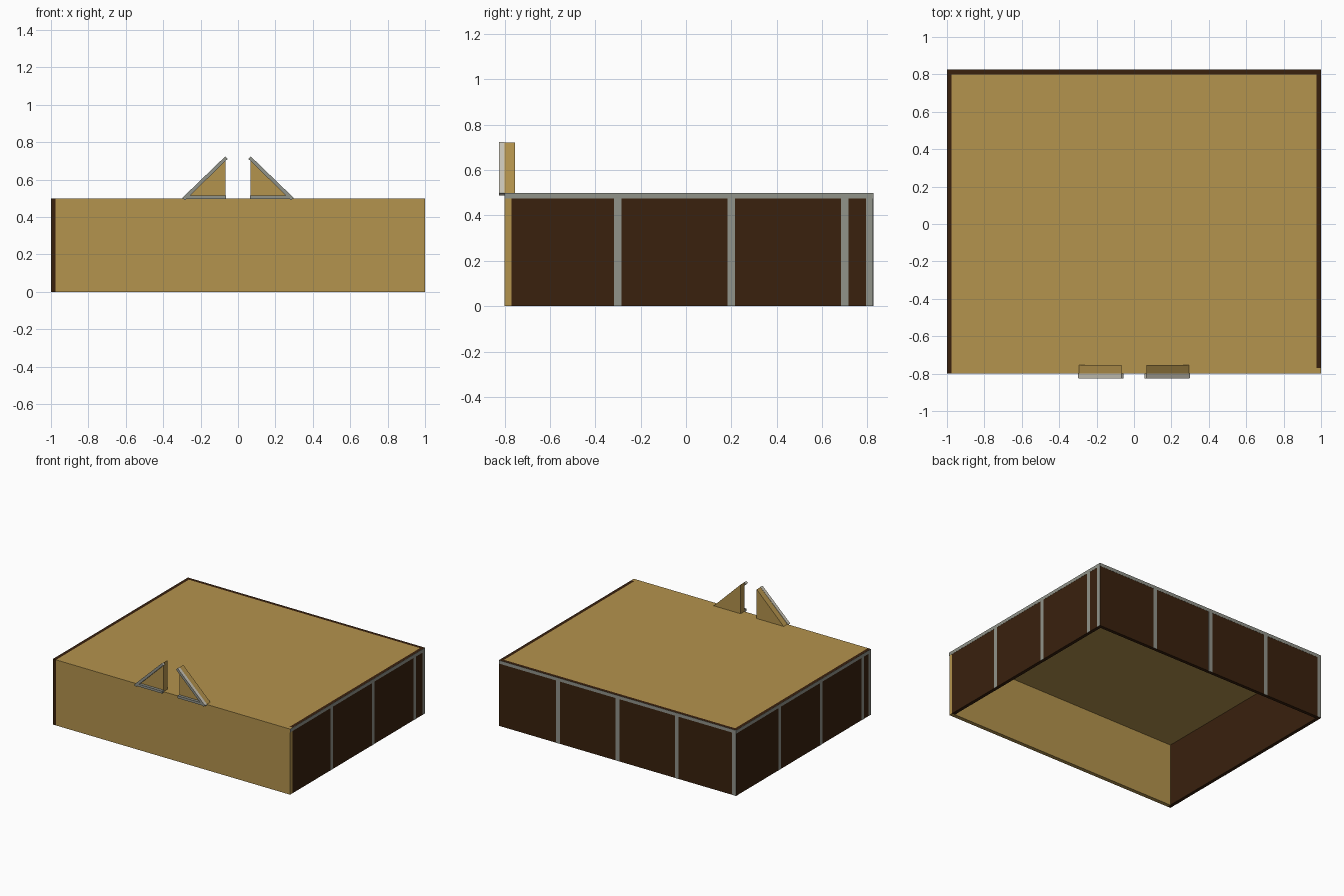
import bpy, bmesh
from mathutils import Vector

if "Cube" in bpy.data.objects:
    bpy.data.objects.remove(bpy.data.objects["Cube"])


def material(name, rgb):
    m = bpy.data.materials.new(name)
    m.diffuse_color = (*rgb, 1)
    m.use_nodes = True
    m.node_tree.nodes["Principled BSDF"].inputs["Base Color"].default_value = m.diffuse_color
    return m


TAN = material("tan wood", (0.456, 0.292, 0.074))
DARK = material("dark brown", (0.041, 0.015, 0.004))
GREY = material("grey trim", (0.283, 0.292, 0.254))
LIGHT = material("light grey", (0.60, 0.57, 0.48))


def finish(name, bm, mats):
    bmesh.ops.recalc_face_normals(bm, faces=bm.faces)
    me = bpy.data.meshes.new(name)
    bm.to_mesh(me)
    bm.free()
    for m in mats:
        me.materials.append(m)
    ob = bpy.data.objects.new(name, me)
    bpy.context.collection.objects.link(ob)
    return ob


def box(name, lo, hi, mat):
    bm = bmesh.new()
    bmesh.ops.create_cube(bm, size=1)
    for v in bm.verts:
        v.co = Vector([lo[i] if v.co[i] < 0 else hi[i] for i in range(3)])
    return finish(name, bm, [mat])


def prism(name, outline, y0, y1, mats):
    """Extrude an x-z outline along y; the front face takes the last material."""
    bm = bmesh.new()
    a = [bm.verts.new((x, y0, z)) for x, z in outline]
    b = [bm.verts.new((x, y1, z)) for x, z in outline]
    n = len(a)
    front = bm.faces.new(a)
    front.material_index = len(mats) - 1
    bm.faces.new(b[::-1])
    for i in range(n):
        j = (i + 1) % n
        bm.faces.new((a[i], b[i], b[j], a[j]))
    return finish(name, bm, mats)


# open-bottomed platform
H, T = 0.5, 0.025
box("top_deck", (-0.975, -0.77, 0.48), (0.975, 0.8, H), TAN)
box("front_wall", (-0.975, -0.8, 0), (1, -0.77, H), TAN)
box("left_wall", (-1, -0.8, 0), (-0.975, 0.8, H), DARK)
box("back_wall", (-1, 0.8, 0), (1, 0.825, H), DARK)
box("right_wall", (0.975, -0.77, 0), (1, 0.8, H), DARK)


# thin trim: one top rail plus posts on three sides
def trim(side, axis, plane, start, end, posts):
    def plate(name, a, b, z0, z1):
        lo, hi = [0, 0, z0], [0, 0, z1]
        lo[1 - axis], hi[1 - axis] = plane - 0.001, plane + 0.001
        lo[axis], hi[axis] = min(a, b), max(a, b)
        box(name, lo, hi, GREY)
    plate(side + "_rail", start, end, H - T, H)
    for k, (a, b) in enumerate(posts):
        plate(f"{side}_post_{k + 1}", a, b, 0, H - T)


W = 0.0165
trim("right", 1, 1.0, -0.8, 0.825,
     [(c - W, c + W) for c in (-0.3, 0.2, 0.7)] + [(0.793, 0.825)])
trim("left", 1, -1.0, -0.8, 0.825,
     [(c - W, c + W) for c in (-0.7, -0.2, 0.3)] + [(-0.8, -0.77)])
trim("back", 0, 0.825, -1, 1,
     [(c - W, c + W) for c in (-0.5, 0, 0.5)] + [(-1, -0.968)])

# split gable above the front: panel, sloped bar and base bar on each side
for side, s in (("left", -1), ("right", 1)):
    def flip(pts):
        return [(s * x, z) for x, z in pts]
    prism(side + "_gable_panel", flip([(0.295, H), (0.068, H), (0.068, 0.722)]),
          -0.803, -0.755, [TAN])
    prism(side + "_gable_slope_bar",
          flip([(0.298, 0.502), (0.283, 0.489), (0.055, 0.711), (0.068, 0.724)]),
          -0.825, -0.8, [LIGHT, GREY])
    prism(side + "_gable_base_bar",
          flip([(0.3, 0.496), (0.065, 0.496), (0.065, 0.514), (0.285, 0.514)]),
          -0.824, -0.8, [GREY])
